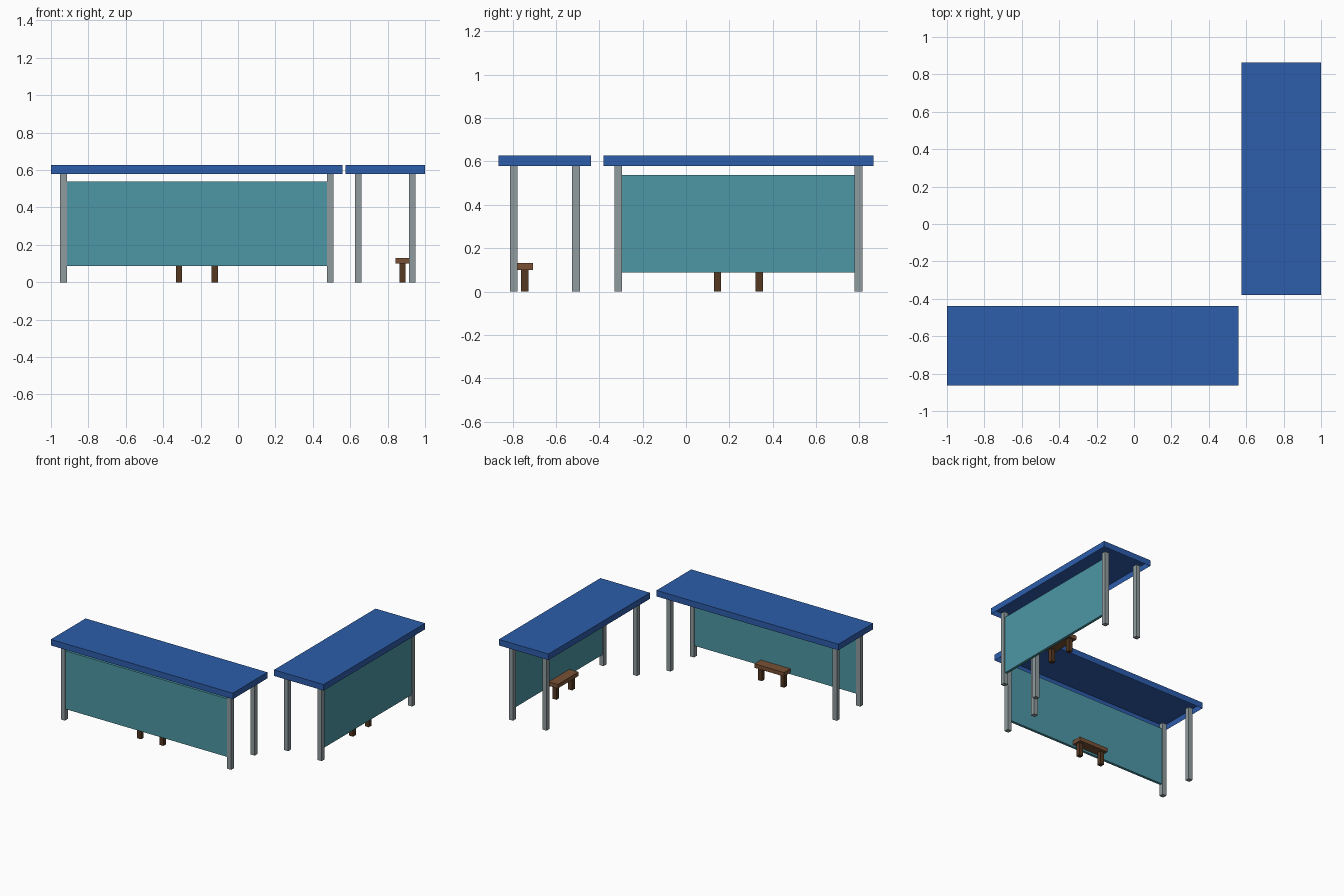
import bpy
import bmesh
import math
from mathutils import Matrix

if "Cube" in bpy.data.objects:
    bpy.data.objects.remove(bpy.data.objects["Cube"])


def material(name, color):
    m = bpy.data.materials.new(name)
    m.diffuse_color = (*color, 1.0)
    m.use_nodes = True
    m.node_tree.nodes["Principled BSDF"].inputs["Base Color"].default_value = m.diffuse_color
    return m


BLUE = material("roof blue", (0.026, 0.11, 0.41))
TEAL = material("panel teal", (0.073, 0.31, 0.38))
GREY = material("post grey", (0.28, 0.33, 0.345))
WOOD = material("seat brown", (0.19, 0.083, 0.036))
DARK = material("leg dark brown", (0.088, 0.04, 0.015))


def box(name, mat, x, y, z, place, hollow=False):
    """Box from (min, max) ranges, moved by the placement matrix."""
    bm = bmesh.new()
    bmesh.ops.create_cube(bm, size=1.0)
    for v in bm.verts:
        v.co = [r[0] + (c + 0.5) * (r[1] - r[0]) for c, r in zip(v.co, (x, y, z))]
    if hollow:
        # Recess the underside, leaving a thin fascia around the edge
        bm.normal_update()
        under = min(bm.faces, key=lambda f: f.normal.z)
        bmesh.ops.inset_region(bm, faces=[under], thickness=0.005)
        for v in under.verts:
            v.co.z = z[1] - 0.005
    bm.transform(place)
    bmesh.ops.recalc_face_normals(bm, faces=bm.faces)
    me = bpy.data.meshes.new(name)
    bm.to_mesh(me)
    bm.free()
    me.materials.append(mat)
    ob = bpy.data.objects.new(name, me)
    bpy.context.collection.objects.link(ob)
    return ob


def around(c, half):
    return (c - half, c + half)


def shelter(label, half_len, post_x, place):
    """Shelter with its glazed side facing local -y."""
    # Roof
    box(label + "_roof", BLUE, around(0, half_len), around(0, 0.2125),
        (0.58, 0.627), place, hollow=True)
    # Four posts
    for sx in (-1, 1):
        for sy in (-1, 1):
            box(label + "_post", GREY, around(sx * post_x, 0.0175),
                around(sy * 0.144, 0.0175), (0, 0.583), place)
    # Wall panel between the two outer posts
    box(label + "_panel", TEAL, around(0, post_x - 0.017), around(-0.144, 0.01),
        (0.087, 0.538), place)
    # Bench
    box(label + "_bench_seat", WOOD, around(0, 0.127), around(-0.0925, 0.039),
        (0.1, 0.131), place)
    for sx in (-1, 1):
        box(label + "_bench_leg", DARK, around(sx * 0.096, 0.0165),
            around(-0.0925, 0.0165), (0, 0.1), place)


shelter("long_shelter", 0.78, 0.713, Matrix.Translation((-0.22, -0.6515, 0)))
shelter("short_shelter", 0.622, 0.554,
        Matrix.Translation((0.7875, 0.242, 0)) @ Matrix.Rotation(math.pi / 2, 4, 'Z'))
